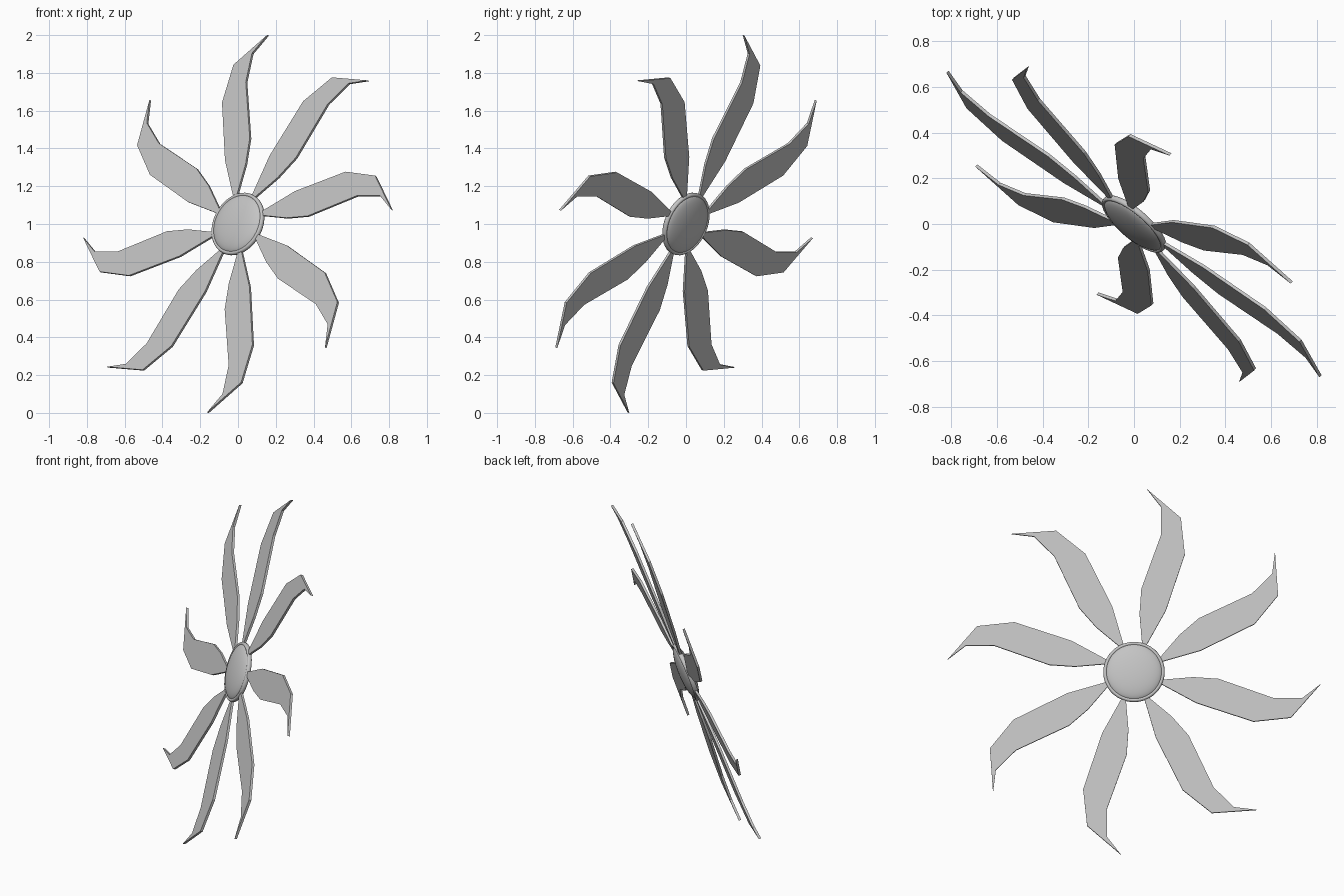
import bpy, bmesh
from math import cos, sin, pi, radians
from mathutils import Matrix, Vector

cube = bpy.data.objects.get("Cube")
if cube:
    bpy.data.objects.remove(cube, do_unlink=True)

BLADES = 8
THICK = 0.014

# Rotor frame: axis is the tilted shaft direction, radial points along blade 1
axis = Vector((0.616, 0.72, -0.318)).normalized()
radial = Vector((0.151, 0.288, 0.945))
radial = (radial - axis * radial.dot(axis)).normalized()
side = axis.cross(radial)
frame = Matrix.Translation((0, 0, 1)) @ Matrix((radial, side, axis)).transposed().to_4x4()

# Single grey metal
metal = bpy.data.materials.new("grey_metal")
metal.use_nodes = True
GREY = (0.55, 0.55, 0.55, 1)
metal.diffuse_color = GREY
metal.node_tree.nodes["Principled BSDF"].inputs["Base Color"].default_value = GREY


def make_object(name, bm, matrix):
    bmesh.ops.recalc_face_normals(bm, faces=bm.faces)
    mesh = bpy.data.meshes.new(name)
    bm.to_mesh(mesh)
    bm.free()
    mesh.materials.append(metal)
    obj = bpy.data.objects.new(name, mesh)
    obj.matrix_world = matrix
    bpy.context.collection.objects.link(obj)
    return obj


def make_blade(name, matrix):
    # Swept, hooked outline as (radius, sideways offset)
    outline = [(0.12, 0.045), (0.16, 0.06), (0.365, 0.155), (0.695, 0.24),
               (0.904, 0.203), (1.057, 0.0), (0.96, 0.087), (0.8, 0.098),
               (0.48, 0.008), (0.335, 0.008), (0.16, 0.035)]
    bm = bmesh.new()
    face = bm.faces.new([bm.verts.new((r, -t, -THICK / 2)) for r, t in outline])
    new = bmesh.ops.extrude_face_region(bm, geom=[face])["geom"]
    top = [v for v in new if isinstance(v, bmesh.types.BMVert)]
    bmesh.ops.translate(bm, verts=top, vec=(0, 0, THICK))
    return make_object(name, bm, matrix)


def make_lathe(name, profile, closed, steps=48):
    # Spin a (radius, height) profile around the shaft axis
    bm = bmesh.new()
    verts = [bm.verts.new((r, 0, z)) for r, z in profile]
    pairs = list(zip(verts, verts[1:] + verts[:1])) if closed else list(zip(verts, verts[1:]))
    edges = [bm.edges.new(p) for p in pairs]
    bmesh.ops.spin(bm, geom=verts + edges, cent=(0, 0, 0), axis=(0, 0, 1),
                   angle=2 * pi, steps=steps)
    bmesh.ops.remove_doubles(bm, verts=bm.verts, dist=0.0003)
    obj = make_object(name, bm, frame)
    for o in bpy.context.selected_objects:
        o.select_set(False)
    obj.select_set(True)
    bpy.context.view_layer.objects.active = obj
    bpy.ops.object.shade_smooth_by_angle(angle=radians(40))
    return obj


# Blades spaced evenly around the hub
for i in range(BLADES):
    make_blade(f"blade_{i + 1}", frame @ Matrix.Rotation(2 * pi * i / BLADES, 4, "Z"))

# Lens-shaped hub, domed on both faces
dome = [(0.162 * sin(pi * i / 24), 0.04 * cos(pi * i / 24)) for i in range(25)]
make_lathe("hub_dome", dome, closed=False)

# Rounded rim ring around the hub
ring = [(0.163 + 0.011 * cos(pi * i / 6), 0.014 * sin(pi * i / 6)) for i in range(12)]
make_lathe("hub_rim", ring, closed=True)
